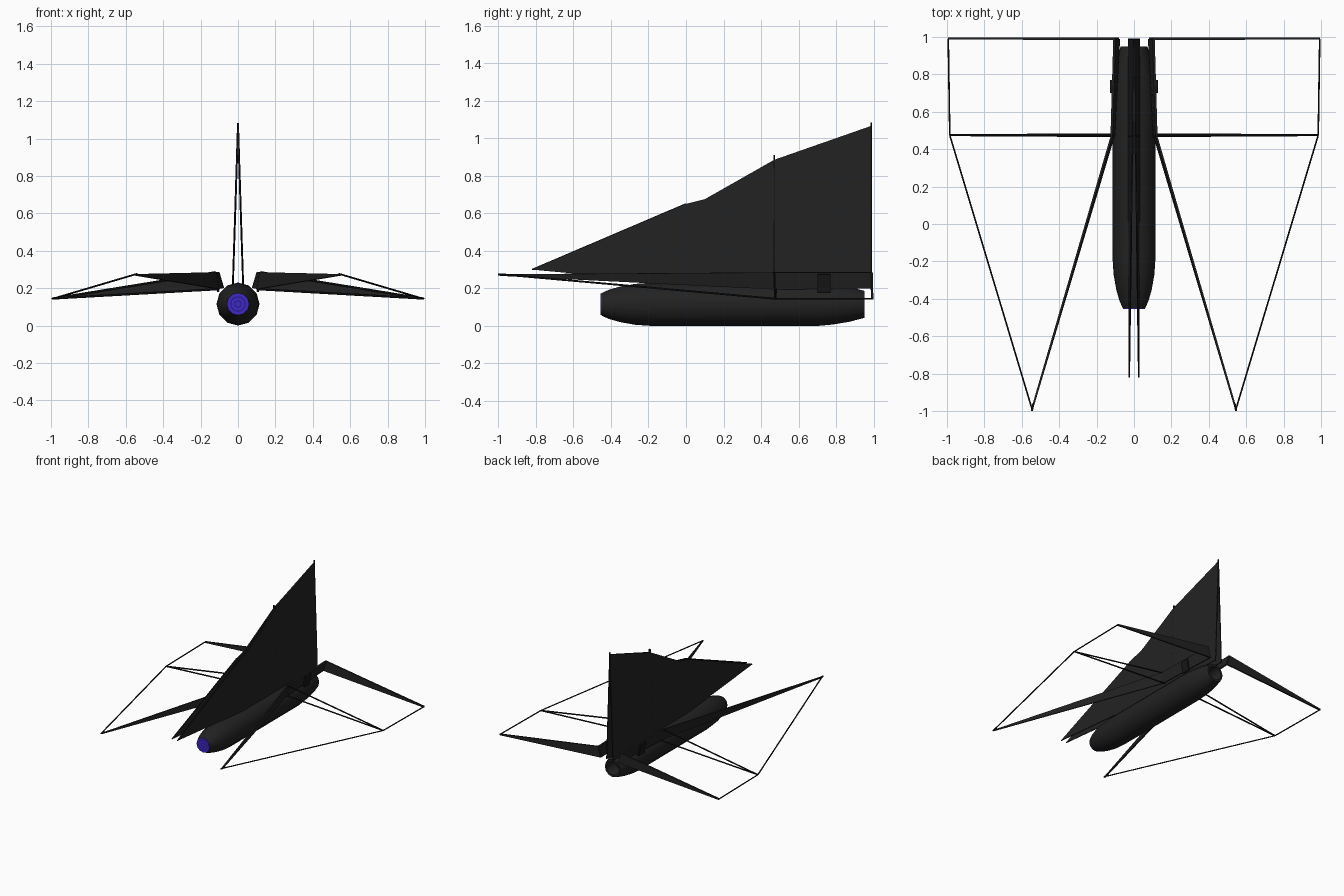
import bpy, bmesh, math
from mathutils import Vector

cube = bpy.data.objects.get("Cube")
if cube:
    bpy.data.objects.remove(cube, do_unlink=True)


def material(name, color):
    m = bpy.data.materials.new(name)
    m.use_nodes = True
    m.diffuse_color = (*color, 1)
    m.node_tree.nodes["Principled BSDF"].inputs["Base Color"].default_value = (*color, 1)
    return m


CHARCOAL = material("charcoal", (0.016, 0.016, 0.016))
BLACK = material("black", (0.008, 0.008, 0.008))
BLUE = material("engine blue", (0.05, 0.02, 0.6))
NAVY = material("dark blue", (0.02, 0.01, 0.2))


def finish(name, bm, *mats):
    bmesh.ops.recalc_face_normals(bm, faces=bm.faces)
    mesh = bpy.data.meshes.new(name)
    bm.to_mesh(mesh)
    bm.free()
    obj = bpy.data.objects.new(name, mesh)
    bpy.context.collection.objects.link(obj)
    for m in mats:
        mesh.materials.append(m)
    return obj


def plate(name, points, thickness, mat=CHARCOAL):
    bm = bmesh.new()
    bm.faces.new([bm.verts.new(p) for p in points])
    obj = finish(name, bm, mat)
    solid = obj.modifiers.new("thickness", "SOLIDIFY")
    solid.thickness = thickness
    solid.offset = 0
    return obj


def rod(name, a, b, radius=0.005, mat=BLACK):
    a, b = Vector(a), Vector(b)
    bm = bmesh.new()
    bmesh.ops.create_cone(bm, cap_ends=True, segments=6, radius1=radius,
                          radius2=radius, depth=(b - a).length)
    obj = finish(name, bm, mat)
    obj.rotation_mode = "QUATERNION"
    obj.rotation_quaternion = (b - a).to_track_quat("Z", "Y")
    obj.location = (a + b) / 2
    return obj


def lathe(name, profile, mats, rule=None, sides=12):
    """Turn (y, radius) points around the body axis."""
    bm = bmesh.new()
    rings = []
    for y, r in profile:
        ring = []
        for i in range(sides):
            t = 2 * math.pi * i / sides
            ring.append(bm.verts.new((r * math.sin(t), y, AXIS_Z + r * math.cos(t))))
        rings.append(ring)
    for k, (r0, r1) in enumerate(zip(rings, rings[1:])):
        for i in range(sides):
            j = (i + 1) % sides
            f = bm.faces.new((r0[i], r0[j], r1[j], r1[i]))
            f.material_index = rule(k) if rule else 0
    bm.faces.new(rings[0])
    bm.faces.new(rings[-1])
    obj = finish(name, bm, *mats)
    bpy.ops.object.select_all(action="DESELECT")
    obj.select_set(True)
    bpy.context.view_layer.objects.active = obj
    bpy.ops.object.shade_smooth_by_angle(angle=math.radians(35))
    return obj


# Body with rounded ends and a recessed rear nozzle
AXIS_Z = 0.115
lathe("body", [(-0.45, 0.06), (-0.41, 0.078), (-0.35, 0.095), (-0.27, 0.109),
               (-0.18, 0.115), (0.7, 0.115), (0.78, 0.108), (0.87, 0.093),
               (0.95, 0.072), (0.95, 0.056), (0.85, 0.045)], [CHARCOAL])

# Glowing intake disc with concentric rings
lathe("intake_disc", [(-0.449, 0.058), (-0.455, 0.058), (-0.455, 0.042), (-0.455, 0.036),
                      (-0.455, 0.02), (-0.455, 0.014), (-0.455, 0.004)],
      [BLUE, NAVY], lambda k: 1 if k in (2, 4) else 0)


# Tall fin: two sheets leaning together
def fin_x(z):
    return 0.028 * max(0.0, 1 - (z - 0.2) / 0.86)


FIN = [(-0.82, 0.3), (0, 0.65), (0.1, 0.675), (0.47, 0.885),
       (0.985, 1.065), (0.985, 0.2), (0.1, 0.215)]

for side, s in (("left", 1), ("right", -1)):
    plate(side + "_fin_sheet", [(s * fin_x(z), y, z) for y, z in FIN], 0.007)
    for part, y, low, high in (("middle", 0.47, 0.2, 0.91), ("rear", 0.987, 0.2, 1.083)):
        rod(f"{side}_fin_{part}_post", (s * fin_x(low), y, low), (s * fin_x(high), y, high))
    rod(side + "_fin_leading_edge", (s * fin_x(0.3), -0.82, 0.3), (s * fin_x(0.65), 0, 0.65), 0.004)

    # Wing root wall and the tapering spar reaching forward
    tip = (s * 0.545, -0.99, 0.275)
    top_mid, low_mid = (s * 0.12, 0.47, 0.285), (s * 0.108, 0.47, 0.195)
    top_rear, low_rear = (s * 0.105, 0.99, 0.285), (s * 0.08, 0.99, 0.2)
    tip_low = (s * 0.545, -0.99, 0.267)
    plate(side + "_wing_root_wall", [top_mid, top_rear, low_rear, low_mid], 0.012)
    plate(side + "_inner_spar", [tip, top_mid, low_mid, tip_low], 0.01)

    # Open wing frame
    outer_mid, outer_rear = (s * 0.985, 0.475, 0.145), (s * 0.993, 0.99, 0.145)
    rod(side + "_leading_spar", tip, outer_mid)
    rod(side + "_wing_tip_bar", outer_mid, outer_rear)
    rod(side + "_middle_spar_top", top_mid, outer_mid, 0.006)
    rod(side + "_middle_spar_bottom", (s * 0.1, 0.48, 0.195), outer_mid, 0.006)
    rod(side + "_spar_nose", (s * 0.545, -1, 0.274), (s * 0.54, -0.96, 0.274), 0.006)
    plate(side + "_rear_spar", [top_rear, (s * 0.995, 0.992, 0.15),
                                (s * 0.995, 0.992, 0.14), low_rear], 0.012)

    # Small side bracket on the root wall
    plate(side + "_bracket", [(s * 0.122, 0.7, 0.275), (s * 0.122, 0.77, 0.275),
                              (s * 0.105, 0.77, 0.18), (s * 0.105, 0.7, 0.18)], 0.012, BLACK)
